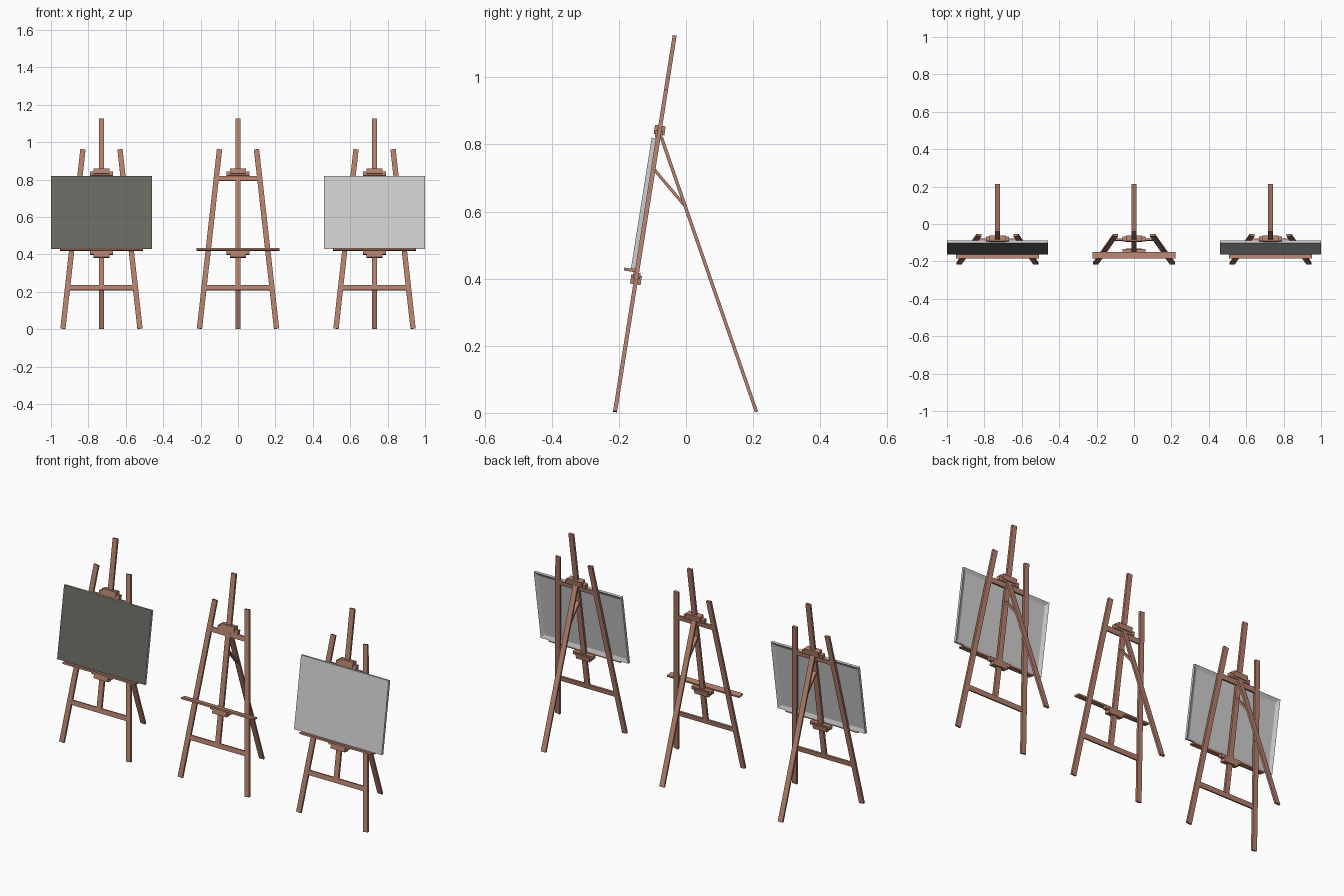
import bpy, bmesh, math
from mathutils import Matrix, Vector

if "Cube" in bpy.data.objects:
    bpy.data.objects.remove(bpy.data.objects["Cube"])


def material(name, rgb):
    m = bpy.data.materials.new(name)
    m.diffuse_color = (*rgb, 1)
    m.use_nodes = True
    m.node_tree.nodes["Principled BSDF"].inputs["Base Color"].default_value = m.diffuse_color
    return m


WOOD = material("warm wood", (0.46, 0.22, 0.155))
PALE = material("pale canvas", (0.62, 0.62, 0.62))
DARK = material("dark slate", (0.145, 0.145, 0.125))

LEAN = Matrix.Translation((0, -0.212, 0)) @ Matrix.Rotation(math.radians(-9), 4, 'X')
UPRIGHT = Matrix.Identity(4)


def finish(bm, name, mats, matrix):
    bmesh.ops.recalc_face_normals(bm, faces=bm.faces)
    me = bpy.data.meshes.new(name)
    bm.to_mesh(me)
    bm.free()
    for m in mats:
        me.materials.append(m)
    ob = bpy.data.objects.new(name, me)
    ob.matrix_world = matrix
    bpy.context.collection.objects.link(ob)


def cuboid(x0, x1, y0, y1, z0, z1):
    bm = bmesh.new()
    bmesh.ops.create_cube(bm, size=1)
    for v in bm.verts:
        v.co = Vector(((x0 + x1) / 2 + v.co.x * (x1 - x0),
                       (y0 + y1) / 2 + v.co.y * (y1 - y0),
                       (z0 + z1) / 2 + v.co.z * (z1 - z0)))
    return bm


def block(name, half_x, y0, y1, z0, z1, matrix):
    finish(cuboid(-half_x, half_x, y0, y1, z0, z1), name, [WOOD], matrix)


def bar(name, a, b, width, thick, normal, matrix):
    """Rectangular batten from a to b; thickness lies along the normal."""
    a, b = Vector(a), Vector(b)
    d = (b - a).normalized()
    n = Vector(normal)
    n = (n - d * n.dot(d)).normalized()
    w = n.cross(d)
    bm = bmesh.new()
    bmesh.ops.create_cube(bm, size=1)
    for v in bm.verts:
        c = v.co.copy()
        v.co = (a + b) / 2 + w * c.x * width + n * c.y * thick + d * c.z * (b - a).length
    finish(bm, name, [WOOD], matrix)


def easel(x):
    place = Matrix.Translation((x, 0, 0))
    lean = place @ LEAN
    # side legs
    for s, side in ((-1, "left"), (1, "right")):
        bar(side + "_leg", (s * 0.206, 0, 0.004), (s * 0.099, 0, 0.974),
            0.028, 0.012, (0, 1, 0), lean)
    # mast and crossbars
    block("mast", 0.0145, -0.006, 0.006, 0.236, 1.139, lean)
    block("lower_crossbar", 0.178, -0.005, 0.005, 0.212, 0.238, lean)
    block("upper_crossbar", 0.115, -0.005, 0.005, 0.804, 0.830, lean)
    # rear leg and its brace
    bar("rear_leg", (0, 0.210, 0.003), (0, -0.073, 0.82), 0.029, 0.010, (0, 1, 0), place)
    bar("brace", (0, -0.097, 0.728), (0, -0.004, 0.618), 0.020, 0.009, (0, 1, 0), place)
    # shelf and clamps
    block("shelf", 0.222, -0.040, -0.006, 0.4235, 0.4325, lean)
    block("lower_clamp_jaw", 0.062, -0.011, 0.011, 0.405, 0.4235, lean)
    block("lower_clamp_body", 0.043, -0.016, 0.016, 0.388, 0.415, lean)
    block("upper_clamp_jaw", 0.062, -0.011, 0.011, 0.830, 0.852, lean)
    block("upper_clamp_body", 0.043, -0.016, 0.016, 0.840, 0.867, lean)


def canvas(x, face_material):
    # panel with a recessed back inside a border
    bm = cuboid(-0.27, 0.27, -0.020, -0.006, 0.4325, 0.8275)
    bm.normal_update()
    back = [f for f in bm.faces if f.normal.y > 0.9]
    bmesh.ops.inset_region(bm, faces=back, thickness=0.028)
    bmesh.ops.translate(bm, verts=back[0].verts[:], vec=(0, -0.009, 0))
    bm.normal_update()
    for f in bm.faces:
        f.material_index = 1 if f.normal.y < -0.9 else 0
    finish(bm, "canvas", [PALE, face_material], Matrix.Translation((x, 0, 0)) @ LEAN)


for x in (-0.73, 0, 0.73):
    easel(x)
canvas(-0.73, DARK)
canvas(0.73, PALE)
